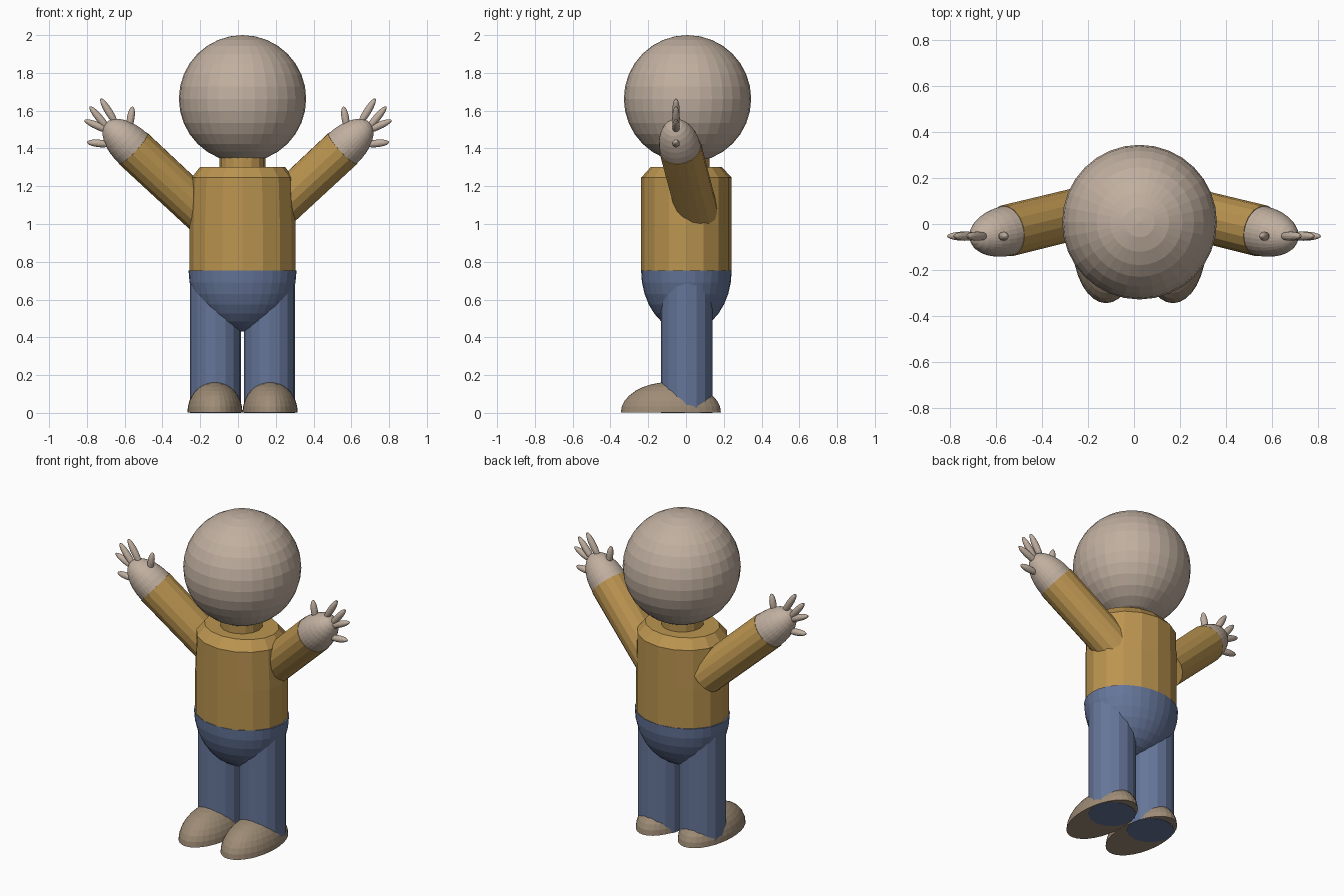
import bpy, bmesh
from math import cos, sin, pi
from mathutils import Vector, Matrix

if "Cube" in bpy.data.objects:
    bpy.data.objects.remove(bpy.data.objects["Cube"])

CX = 0.024  # body axis


def material(name, rgb):
    m = bpy.data.materials.new(name)
    m.diffuse_color = (*rgb, 1)
    m.use_nodes = True
    m.node_tree.nodes["Principled BSDF"].inputs["Base Color"].default_value = m.diffuse_color
    return m


SKIN = material("skin", (0.53, 0.43, 0.35))
SHIRT = material("shirt", (0.50, 0.30, 0.08))
TROUSERS = material("trousers", (0.13, 0.18, 0.32))
SHOE = material("shoe", (0.34, 0.26, 0.18))


def finish(bm, name, mat):
    bmesh.ops.recalc_face_normals(bm, faces=bm.faces)
    me = bpy.data.meshes.new(name)
    bm.to_mesh(me)
    bm.free()
    me.materials.append(mat)
    ob = bpy.data.objects.new(name, me)
    bpy.context.collection.objects.link(ob)
    return ob


def along(a, b):
    """Frame placed at a with its z axis pointing to b."""
    d = Vector(b) - Vector(a)
    return Matrix.Translation(a) @ d.to_track_quat('Z', 'Y').to_matrix().to_4x4()


def ellipsoid(name, mat, frame, radii, seg=32, rings=16, keep=0):
    """keep = 1 / -1 leaves only the upper / lower half, closed with a cap."""
    bm = bmesh.new()
    bmesh.ops.create_uvsphere(bm, u_segments=seg, v_segments=rings, radius=1)
    if keep:
        cut = [v for v in bm.verts if v.co.z * keep < -1e-4]
        bmesh.ops.delete(bm, geom=cut, context='VERTS')
        bmesh.ops.holes_fill(bm, edges=[e for e in bm.edges if e.is_boundary], sides=0)
    bm.transform(frame @ Matrix.Diagonal((*radii, 1)))
    return finish(bm, name, mat)


def loft(name, mat, frame, rings, seg=16):
    """Capped tube through elliptical rings (rx, ry, z)."""
    bm = bmesh.new()
    loops = [[bm.verts.new((rx * cos(2 * pi * i / seg), ry * sin(2 * pi * i / seg), z))
              for i in range(seg)] for rx, ry, z in rings]
    for a, b in zip(loops, loops[1:]):
        for i in range(seg):
            j = (i + 1) % seg
            bm.faces.new((a[i], a[j], b[j], b[i]))
    bm.faces.new(loops[0])
    bm.faces.new(loops[-1])
    bm.transform(frame)
    return finish(bm, name, mat)


def at(x, y, z):
    return Matrix.Translation((x, y, z))


# Head, neck, torso, hips
ellipsoid("head", SKIN, at(CX, 0.008, 1.663), (0.337, 0.337, 0.337))
loft("neck", SHIRT, at(CX, 0.002, 0), [(0.122, 0.122, 1.25), (0.122, 0.122, 1.40)])
loft("torso", SHIRT, at(CX, 0.002, 0),
     [(0.28, 0.24, 0.755), (0.28, 0.24, 1.0), (0.27, 0.24, 1.245), (0.225, 0.188, 1.302)])
ellipsoid("hips", TROUSERS, at(CX, 0.002, 0.755), (0.286, 0.24, 0.325), keep=-1)

# Finger tips and roots (x, z) for the +x hand
FINGERS = [((0.80, 1.433), (0.67, 1.42)), ((0.814, 1.55), (0.665, 1.485)),
           ((0.785, 1.622), (0.675, 1.49)), ((0.727, 1.664), (0.638, 1.52)),
           ((0.558, 1.622), (0.578, 1.50))]

for side, s in (("left", -1), ("right", 1)):
    # Leg and shoe
    x = CX + s * 0.143
    loft(side + "_leg", TROUSERS, at(x, 0.004, 0), [(0.136, 0.136, 0), (0.136, 0.136, 0.72)])
    ellipsoid(side + "_shoe", SHOE, at(CX + s * 0.146, -0.08, 0.002), (0.146, 0.265, 0.162), keep=1)
    # Sleeve and hand share one axis
    shoulder = Vector((s * 0.18, 0.062, 1.051))
    wrist = Vector((s * 0.555, -0.03, 1.40))
    reach = (wrist - shoulder).length
    loft(side + "_sleeve", SHIRT, along(shoulder, wrist),
         [(0.111, 0.111, 0), (0.113, 0.113, reach)])
    ellipsoid(side + "_hand", SKIN, along(wrist, wrist * 2 - shoulder), (0.109, 0.109, 0.2))
    # Fingers
    for i, ((tx, tz), (rx, rz)) in enumerate(FINGERS):
        tip, root = Vector((s * tx, -0.053, tz)), Vector((s * rx, -0.053, rz))
        mid = (tip + root) / 2
        ellipsoid(f"{side}_finger_{i + 1}", SKIN, along(mid, tip),
                  (0.02, 0.02, (tip - mid).length), seg=16, rings=10)
